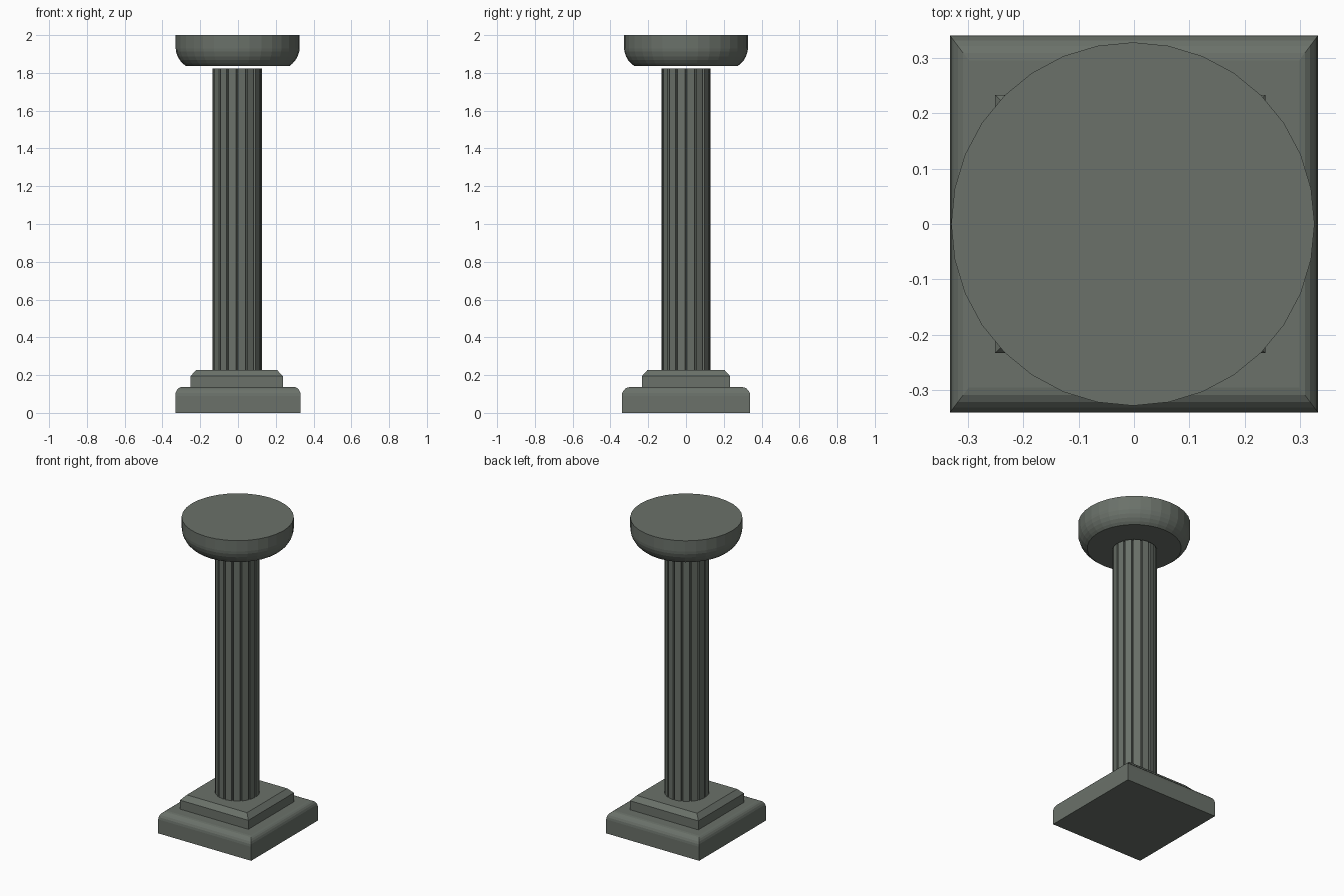
import bpy, math

if "Cube" in bpy.data.objects:
    bpy.data.objects.remove(bpy.data.objects["Cube"])

stone = bpy.data.materials.new("grey_green_stone")
stone.diffuse_color = (0.145, 0.166, 0.143, 1)
stone.use_nodes = True
stone.node_tree.nodes["Principled BSDF"].inputs["Base Color"].default_value = stone.diffuse_color


def loft(name, rings):
    """Skin a stack of equal-length rings and cap both ends."""
    n = len(rings[0])
    verts = [p for ring in rings for p in ring]
    faces = [list(range(n))[::-1], [(len(rings) - 1) * n + i for i in range(n)]]
    for k in range(len(rings) - 1):
        for i in range(n):
            j = (i + 1) % n
            faces.append([k * n + i, k * n + j, (k + 1) * n + j, (k + 1) * n + i])
    mesh = bpy.data.meshes.new(name)
    mesh.from_pydata(verts, [], faces)
    mesh.materials.append(stone)
    ob = bpy.data.objects.new(name, mesh)
    bpy.context.collection.objects.link(ob)
    return ob


def rect(x, hx, hy, z):
    return [(x - hx, -hy, z), (x + hx, -hy, z), (x + hx, hy, z), (x - hx, hy, z)]


def polar(x, pairs, z):
    return [(x + r * math.cos(a), r * math.sin(a), z) for r, a in pairs]


# plinth with rounded top edge
rings = [rect(0, 0.332, 0.34, 0)]
for i in range(6):
    a = math.radians(18 * i)
    inset = 1 - math.cos(a)
    rings.append(rect(0, 0.332 - 0.034 * inset, 0.34 - 0.045 * inset,
                      0.09 + 0.047 * math.sin(a)))
loft("plinth", rings)

# upper step with chamfered top
loft("upper_step", [rect(-0.007, 0.244, 0.233, 0.135),
                    rect(-0.007, 0.244, 0.233, 0.195),
                    rect(-0.007, 0.215, 0.205, 0.226)])

# shaft: sixteen panels separated by narrow grooves
outline = []
for k in range(16):
    a = k * math.pi / 8
    outline += [(0.131, a - 0.045), (0.121, a - 0.02),
                (0.121, a + 0.02), (0.131, a + 0.045)]
loft("fluted_shaft", [polar(-0.005, outline, z) for z in (0.222, 1.822)])

# round bowl-shaped capital
profile = [(0.275, 1.837), (0.291, 1.85), (0.306, 1.867), (0.318, 1.888),
           (0.326, 1.912), (0.328, 1.93), (0.328, 2.0)]
loft("capital", [polar(-0.002, [(r, i * math.pi / 16) for i in range(32)], z)
                 for r, z in profile])
